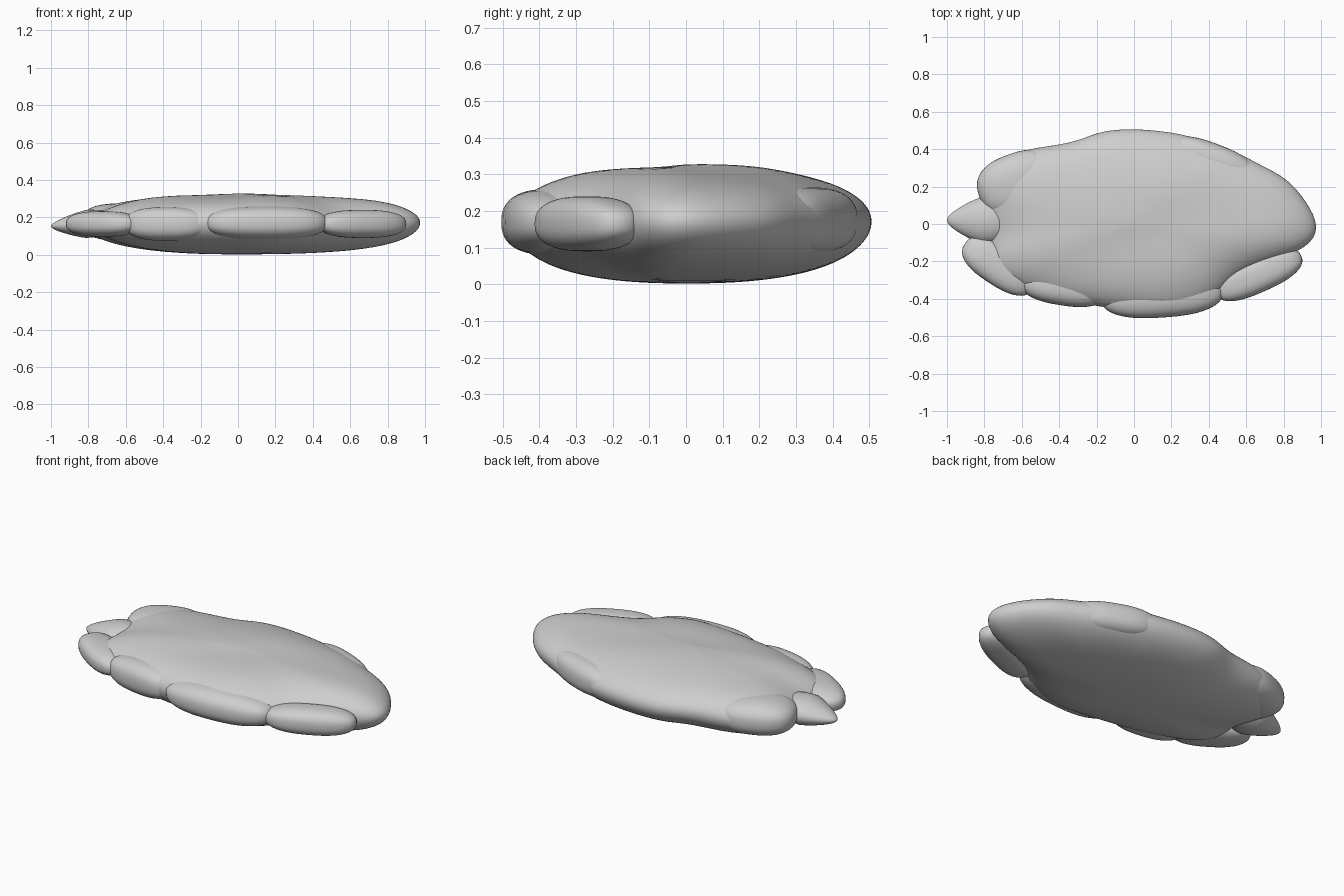
import bpy, bmesh, math
from mathutils import Vector

old = bpy.data.objects.get("Cube")
if old:
    bpy.data.objects.remove(old)

stone = bpy.data.materials.new("pale grey stone")
stone.use_nodes = True
colour = (0.62, 0.62, 0.62, 1)
stone.diffuse_color = colour
stone.node_tree.nodes["Principled BSDF"].inputs["Base Color"].default_value = colour


def finish(name, bm, levels):
    bmesh.ops.recalc_face_normals(bm, faces=bm.faces)
    mesh = bpy.data.meshes.new(name)
    bm.to_mesh(mesh)
    bm.free()
    obj = bpy.data.objects.new(name, mesh)
    bpy.context.collection.objects.link(obj)
    mesh.materials.append(stone)
    for poly in mesh.polygons:
        poly.use_smooth = True
    if levels:
        sub = obj.modifiers.new("smooth", "SUBSURF")
        sub.levels = sub.render_levels = levels
    return obj


# Main slab: plan outline shrunk in rings over a lens-shaped section
outline = [(1.0, -0.02), (0.93, 0.12), (0.82, 0.25), (0.68, 0.315), (0.54, 0.395),
           (0.4, 0.438), (0.27, 0.482), (0.1, 0.505), (-0.05, 0.512), (-0.2, 0.495),
           (-0.33, 0.43), (-0.6, 0.405), (-0.77, 0.325), (-0.845, 0.2), (-0.82, 0.1),
           (-0.77, -0.02), (-0.77, -0.1), (-0.785, -0.19), (-0.73, -0.28), (-0.6, -0.34),
           (-0.4, -0.41), (-0.2, -0.44), (0.13, -0.49), (0.3, -0.475), (0.45, -0.385),
           (0.56, -0.26), (0.8, -0.18), (0.94, -0.12)]
steps = [0.2, 0.4, 0.6, 0.75, 0.86, 0.94, 0.985]


def height(x, y, s, side):
    blunt = 2.6 + 0.8 * max(0, x)
    bulge = math.sqrt(1 - s ** blunt)
    z = 0.172 + (0.15 if side > 0 else -0.17) * bulge
    if side > 0:    # gentle weathering on the upper face
        z += 0.004 * bulge * (math.sin(9 * x + 5 * y) + math.sin(13 * y - 6 * x))
    return z


bm = bmesh.new()
layers = [(s, 1) for s in steps] + [(1, 1)] + [(s, -1) for s in reversed(steps)]
rings = [[bm.verts.new((x * s, y * s, height(x * s, y * s, s, side)))
          for x, y in outline] for s, side in layers]
n = len(outline)
for a, b in zip(rings, rings[1:]):
    for i in range(n):
        j = (i + 1) % n
        bm.faces.new((a[i], a[j], b[j], b[i]))
for ring, z in ((rings[0], 0.328), (rings[-1], 0.002)):
    centre = bm.verts.new((0, 0, z))
    for i in range(n):
        bm.faces.new((centre, ring[i], ring[(i + 1) % n]))
finish("stone_slab", bm, 2)


# Rounded lobes overlapping the rim
def lobe(name, centre, size, turn, square=0.8):
    bm = bmesh.new()
    bmesh.ops.create_uvsphere(bm, u_segments=40, v_segments=24, radius=1)
    for v in bm.verts:
        v.co = Vector([math.copysign(abs(c) ** square, c) * r
                       for c, r in zip(v.co, size)])
    obj = finish(name, bm, 0)
    obj.location = centre
    obj.rotation_euler.z = math.radians(turn)


lobe("front_left_lobe", (0.665, -0.27, 0.165), (0.25, 0.095, 0.075), 24)
lobe("front_right_lobe", (-0.72, -0.225, 0.165), (0.22, 0.105, 0.068), -33)
lobe("front_middle_lobe", (0.15, -0.37, 0.17), (0.33, 0.13, 0.09), 4)
lobe("front_side_lobe", (-0.38, -0.335, 0.165), (0.23, 0.1, 0.09), -9)
lobe("right_shoulder_lobe", (-0.62, 0.22, 0.175), (0.22, 0.16, 0.1), 20)
lobe("back_lobe", (0.42, 0.33, 0.175), (0.25, 0.1, 0.09), -21)

# Pointed nub on the right end
bm = bmesh.new()
bmesh.ops.create_uvsphere(bm, u_segments=40, v_segments=24, radius=1)
for v in bm.verts:
    taper = 1 - 0.45 * max(0, -v.co.x)
    v.co = Vector((v.co.x * 0.19, v.co.y * 0.125 * taper,
                   v.co.z * 0.075 * taper + 0.012 * v.co.x))
nub = finish("right_end_nub", bm, 0)
nub.location = (-0.81, 0.02, 0.165)
